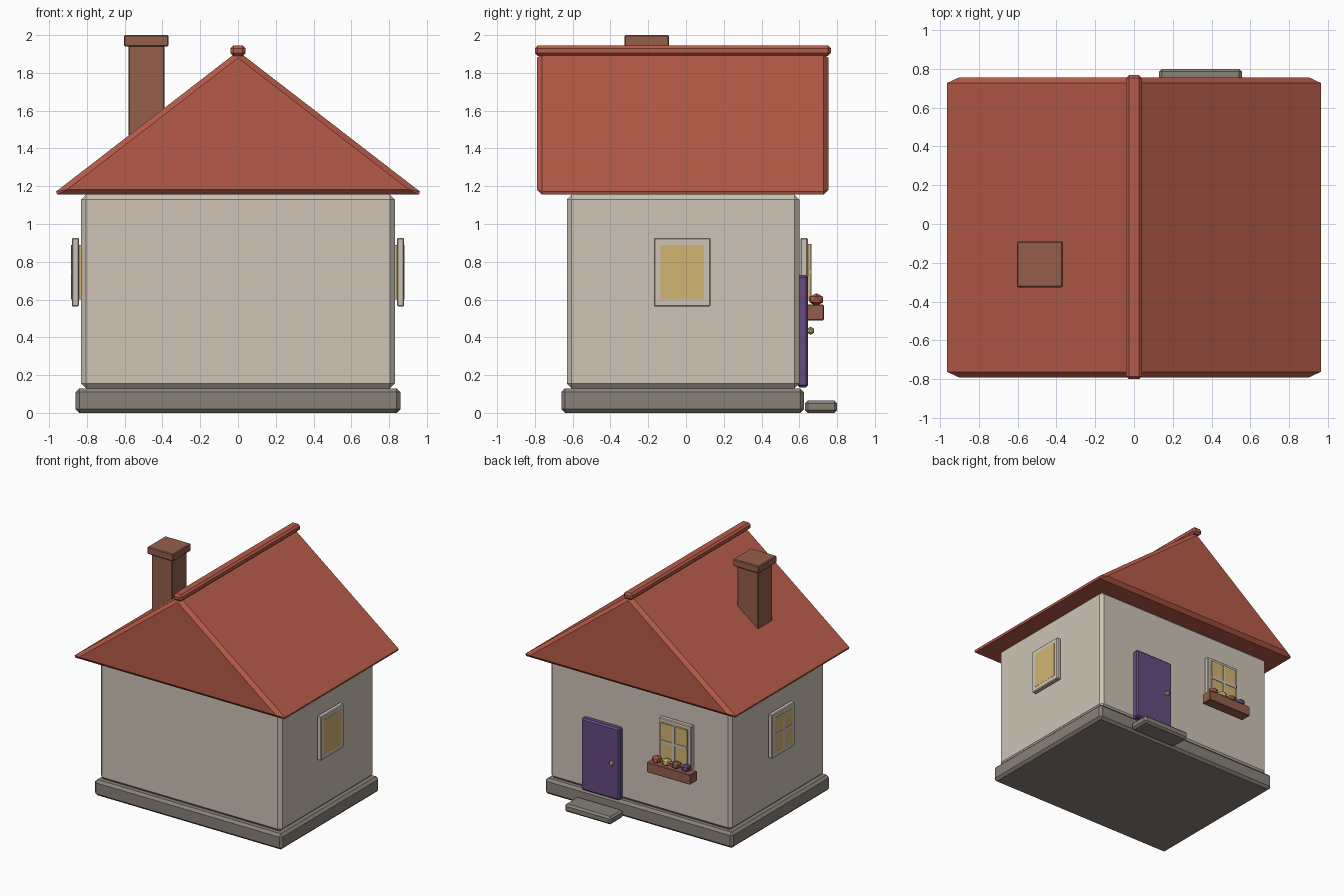
import bpy
import bmesh

old = bpy.data.objects.get("Cube")
if old:
    bpy.data.objects.remove(old, do_unlink=True)


def material(name, rgb):
    mat = bpy.data.materials.new(name)
    mat.use_nodes = True
    color = (*rgb, 1.0)
    mat.diffuse_color = color
    bsdf = next(n for n in mat.node_tree.nodes if n.type == 'BSDF_PRINCIPLED')
    bsdf.inputs["Base Color"].default_value = color
    bsdf.inputs["Roughness"].default_value = 0.9
    return mat


plaster = material("warm plaster", (0.61, 0.55, 0.47))
stone = material("grey stone", (0.25, 0.22, 0.19))
tile = material("red tile", (0.47, 0.105, 0.065))
brick = material("brown brick", (0.30, 0.114, 0.072))
purple = material("purple paint", (0.13, 0.069, 0.22))
yellow = material("warm yellow", (0.65, 0.46, 0.17))


def add_object(name, bm, mat, bevel=0.0):
    bmesh.ops.recalc_face_normals(bm, faces=bm.faces)
    mesh = bpy.data.meshes.new(name)
    bm.to_mesh(mesh)
    bm.free()
    mesh.materials.append(mat)
    obj = bpy.data.objects.new(name, mesh)
    bpy.context.collection.objects.link(obj)
    if bevel:
        mod = obj.modifiers.new("Bevel", 'BEVEL')
        mod.width = bevel
        mod.segments = 1
        mod.limit_method = 'ANGLE'
    return obj


def box(name, xs, ys, zs, mat, bevel=0.0):
    """Box spanning the given ranges on each axis."""
    bm = bmesh.new()
    bmesh.ops.create_cube(bm, size=1)
    spans = [sorted(s) for s in (xs, ys, zs)]
    for v in bm.verts:
        v.co = [(lo + hi) / 2 + c * (hi - lo) for c, (lo, hi) in zip(v.co, spans)]
    return add_object(name, bm, mat, bevel)


def ball(name, center, radius, mat, flatten=1.0):
    """Low-poly ball."""
    bm = bmesh.new()
    bmesh.ops.create_icosphere(bm, subdivisions=1, radius=radius)
    bmesh.ops.scale(bm, vec=(1, 1, flatten), verts=bm.verts)
    bmesh.ops.translate(bm, vec=center, verts=bm.verts)
    return add_object(name, bm, mat)


def around(center, half):
    return (center - half, center + half)


# House body
box("foundation", (-0.86, 0.86), (-0.66, 0.625), (0, 0.13), stone, 0.02)
box("walls", (-0.83, 0.83), (-0.63, 0.6), (0.13, 1.155), plaster, 0.025)

# Roof prism with softened edges
bm = bmesh.new()
profile = [(-0.985, 1.155), (0.985, 1.155), (0, 1.915)]
gable = bm.faces.new([bm.verts.new((x, -0.79, z)) for x, z in profile])
ext = bmesh.ops.extrude_face_region(bm, geom=[gable], use_keep_orig=True)
moved = [g for g in ext["geom"] if isinstance(g, bmesh.types.BMVert)]
bmesh.ops.translate(bm, vec=(0, 1.545, 0), verts=moved)
add_object("roof", bm, tile, 0.028)
box("roof_ridge", (-0.04, 0.04), (-0.8, 0.767), (1.89, 1.945), tile, 0.015)

# Chimney
box("chimney", around(-0.485, 0.095), around(-0.208, 0.095), (1.35, 1.95), brick, 0.005)
box("chimney_cap", around(-0.485, 0.118), around(-0.208, 0.118), (1.94, 2.0), brick, 0.006)

# Door and step
box("door", around(0.335, 0.175), (0.59, 0.647), (0.135, 0.73), purple, 0.012)
ball("door_knob", (0.22, 0.66, 0.435), 0.022, yellow)
box("door_step", around(0.343, 0.213), (0.63, 0.8), (0, 0.065), stone, 0.015)

# Door-side window
WX, WZ = -0.35, 0.745
box("back_window_frame", around(WX, 0.15), (0.605, 0.645), around(WZ, 0.182), plaster, 0.006)
box("back_window_pane", around(WX, 0.12), (0.64, 0.66), around(WZ, 0.15), yellow)
box("back_window_upright", around(WX, 0.011), (0.64, 0.665), around(WZ, 0.15), plaster)
box("back_window_crossbar", around(WX, 0.12), (0.64, 0.665), around(WZ, 0.011), plaster)

# Flower box
box("flower_box", around(WX, 0.2), (0.64, 0.73), (0.49, 0.573), brick, 0.004)
for i, mat in enumerate((tile, yellow, brick, purple)):
    ball(f"flower_{i + 1}", (WX + 0.135 - 0.09 * i, 0.69, 0.6), 0.042, mat, 0.8)

# Side windows
for side, sign in (("left", 1), ("right", -1)):
    box(f"{side}_window_frame", (sign * 0.842, sign * 0.88), around(-0.02, 0.15),
        around(WZ, 0.182), plaster, 0.006)
    box(f"{side}_window_pane", (sign * 0.82, sign * 0.8815), around(-0.02, 0.115),
        around(WZ, 0.145), yellow)
    if sign < 0:
        bar = (sign * 0.87, sign * 0.884)
        box("right_window_upright", bar, around(-0.02, 0.011), around(WZ, 0.145), plaster)
        box("right_window_crossbar", bar, around(-0.02, 0.115), around(WZ, 0.011), plaster)
